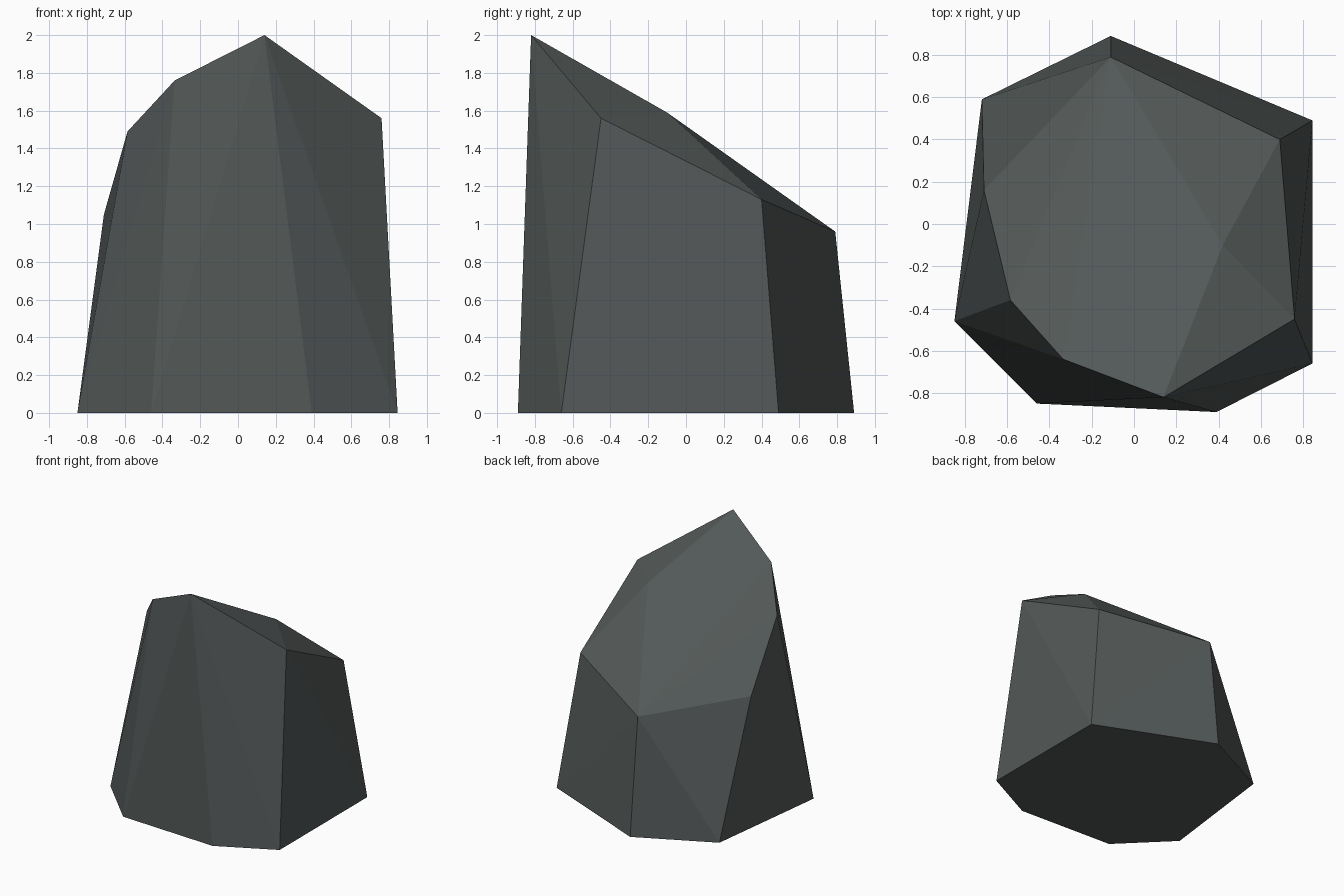
import bpy, bmesh

if "Cube" in bpy.data.objects:
    bpy.data.objects.remove(bpy.data.objects["Cube"])

# Footprint corners on the ground
base = [(-0.85, -0.46), (-0.46, -0.85), (0.39, -0.89), (0.845, -0.66),
        (0.845, 0.49), (-0.11, 0.89), (-0.72, 0.59)]

# Corners of the slanted, broken top, with the peak first
crown = [(0.14, -0.82, 2.0), (0.76, -0.45, 1.56), (0.42, -0.10, 1.59),
         (0.69, 0.40, 1.13), (-0.11, 0.79, 0.96), (-0.71, 0.16, 1.05),
         (-0.585, -0.36, 1.49), (-0.335, -0.64, 1.76)]

# Faceted boulder: the convex shell around both rings
bm = bmesh.new()
for x, y in base:
    bm.verts.new((x, y, 0))
for corner in crown:
    bm.verts.new(corner)
bmesh.ops.convex_hull(bm, input=bm.verts[:])
bmesh.ops.dissolve_limit(bm, angle_limit=0.01, verts=bm.verts[:], edges=bm.edges[:])
bmesh.ops.recalc_face_normals(bm, faces=bm.faces[:])
mesh = bpy.data.meshes.new("boulder")
bm.to_mesh(mesh)
bm.free()

# Dark grey stone
stone = bpy.data.materials.new("dark grey stone")
stone.diffuse_color = (0.085, 0.098, 0.096, 1)
stone.use_nodes = True
stone.node_tree.nodes["Principled BSDF"].inputs["Base Color"].default_value = stone.diffuse_color
mesh.materials.append(stone)
boulder = bpy.data.objects.new("boulder", mesh)
bpy.context.collection.objects.link(boulder)
